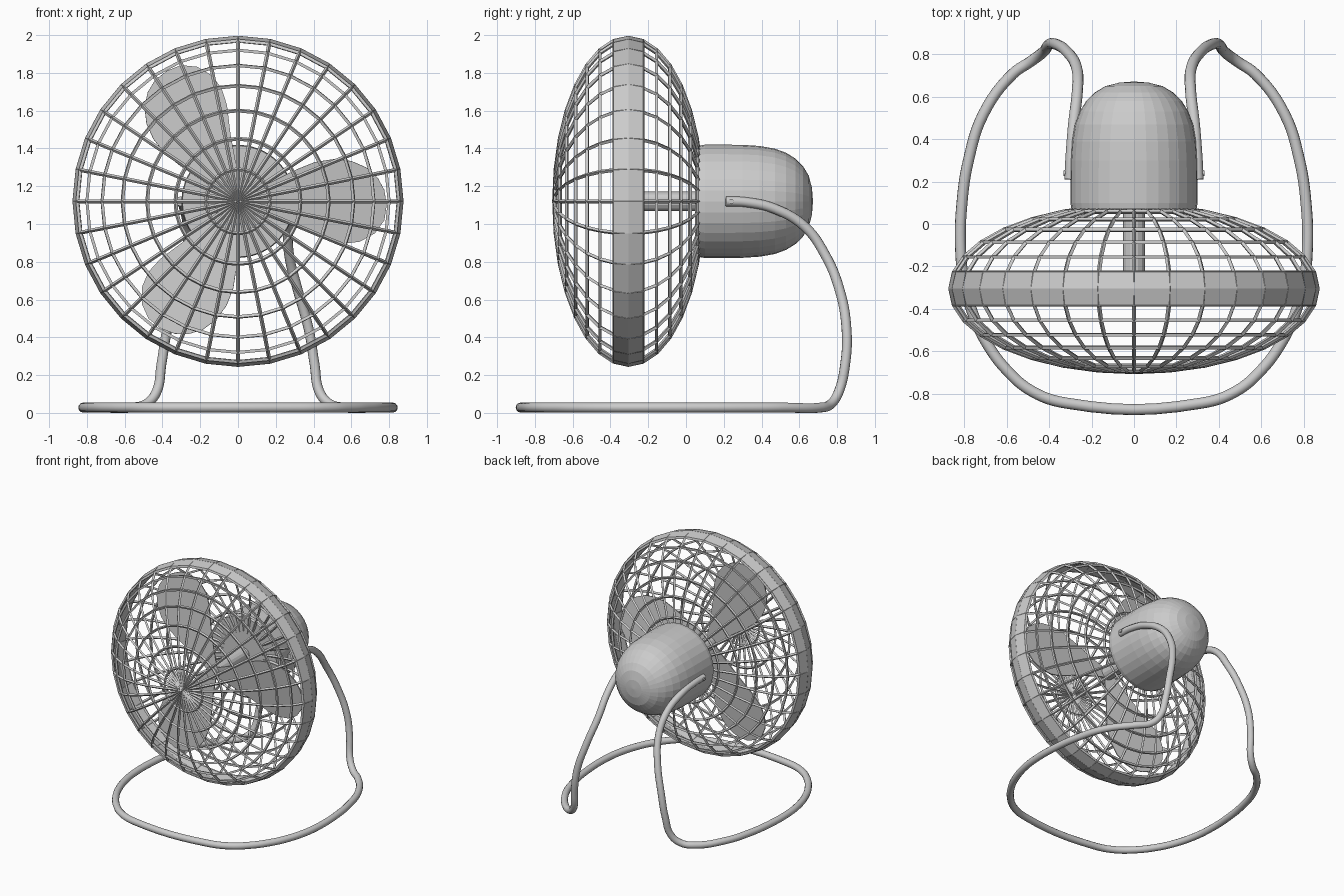
import bpy, bmesh, math
from mathutils import Matrix, Vector

if "Cube" in bpy.data.objects:
    bpy.data.objects.remove(bpy.data.objects["Cube"])

CZ, CY = 1.12, -0.305      # fan axis height, cage centre depth
SEG = 32


def make_object(name, bm):
    bmesh.ops.recalc_face_normals(bm, faces=bm.faces)
    me = bpy.data.meshes.new(name)
    bm.to_mesh(me)
    bm.free()
    ob = bpy.data.objects.new(name, me)
    bpy.context.collection.objects.link(ob)
    return ob


def revolve(name, profile, seg, closed=False):
    """Spin (radius, y) points about the fan axis."""
    bm = bmesh.new()
    rings = []
    for r, y in profile:
        rings.append([bm.verts.new((r * math.cos(2 * math.pi * i / seg), y,
                                    CZ + r * math.sin(2 * math.pi * i / seg)))
                      for i in range(seg)])
    pairs = list(zip(rings, rings[1:]))
    if closed:
        pairs.append((rings[-1], rings[0]))
    for a, b in pairs:
        for i in range(seg):
            j = (i + 1) % seg
            bm.faces.new((a[i], a[j], b[j], b[i]))
    if not closed:
        bm.faces.new(rings[0])
        bm.faces.new(rings[-1])
    return make_object(name, bm)


# Wire cage: squashed sphere turned into wires
bm = bmesh.new()
bmesh.ops.create_uvsphere(bm, u_segments=SEG, v_segments=16, radius=1)
bmesh.ops.transform(bm, verts=bm.verts, matrix=Matrix.Translation((0, CY, CZ))
                    @ Matrix.Diagonal((0.866, 0.393, 0.866, 1))
                    @ Matrix.Rotation(math.pi / 2, 4, 'X'))
pole = max(bm.verts, key=lambda v: v.co.y)
bmesh.ops.delete(bm, geom=[pole], context='VERTS')
cage = make_object("wire_cage", bm)
wire = cage.modifiers.new("wires", 'WIREFRAME')
wire.thickness = 0.021
wire.use_even_offset = True

# Solid band round the rim of the cage
revolve("rim_band", [(0.857, CY - 0.08), (0.876, CY), (0.857, CY + 0.08),
                     (0.84, CY + 0.08), (0.856, CY), (0.84, CY - 0.08)], SEG, closed=True)

# Domed motor housing
revolve("motor_housing", [(0.295, 0.07), (0.3, 0.10), (0.3, 0.2), (0.299, 0.3), (0.293, 0.39),
                          (0.279, 0.47), (0.257, 0.53), (0.226, 0.58), (0.186, 0.62),
                          (0.136, 0.65), (0.07, 0.667), (0.005, 0.672)], SEG)

# Drive shaft
revolve("shaft", [(0.052, CY - 0.03), (0.052, 0.1)], 16)

# Three flat blades with a slight pitch
outline = [(0.02, 0.04), (0.15, 0.09), (0.31, 0.17), (0.41, 0.21), (0.51, 0.225), (0.60, 0.215),
           (0.68, 0.18), (0.74, 0.125), (0.775, 0.06), (0.787, -0.02), (0.775, -0.1),
           (0.725, -0.17), (0.645, -0.215), (0.56, -0.225), (0.47, -0.205), (0.33, -0.145),
           (0.15, -0.08), (0.02, -0.04)]
for n in range(3):
    bm = bmesh.new()
    face = bm.faces.new([bm.verts.new((x, -0.004, z)) for x, z in outline])
    ext = bmesh.ops.extrude_face_region(bm, geom=[face])
    top = [v for v in ext["geom"] if isinstance(v, bmesh.types.BMVert)]
    bmesh.ops.translate(bm, verts=top, vec=(0, 0.008, 0))
    bmesh.ops.transform(bm, verts=bm.verts, matrix=Matrix.Translation((0, CY, CZ))
                        @ Matrix.Rotation(-n * 2 * math.pi / 3, 4, 'Y')
                        @ Matrix.Rotation(math.radians(7), 4, 'X'))
    make_object(f"blade_{n + 1}", bm)

# Bent tube stand: one arm and half the base, mirrored into a single path
half = [(0.303, 0.21, 1.12), (0.297, 0.32, 1.115), (0.285, 0.47, 1.08), (0.267, 0.63, 0.985),
        (0.27, 0.735, 0.84), (0.315, 0.812, 0.655), (0.375, 0.85, 0.44), (0.405, 0.843, 0.26),
        (0.432, 0.808, 0.11), (0.49, 0.765, 0.045), (0.57, 0.71, 0.028), (0.71, 0.52, 0.028),
        (0.78, 0.305, 0.028), (0.812, 0.095, 0.028), (0.818, -0.12, 0.028), (0.8, -0.28, 0.028),
        (0.75, -0.45, 0.028), (0.69, -0.57, 0.028), (0.6, -0.69, 0.028), (0.48, -0.79, 0.028),
        (0.32, -0.845, 0.028)]
path = half + [(-x, y, z) for x, y, z in reversed(half)]
cu = bpy.data.curves.new("tube_stand", 'CURVE')
cu.dimensions = '3D'
cu.bevel_depth = 0.026
cu.bevel_resolution = 4
cu.resolution_u = 6
cu.use_fill_caps = True
sp = cu.splines.new('BEZIER')
sp.bezier_points.add(len(path) - 1)
for p, co in zip(sp.bezier_points, path):
    p.co = co
    p.handle_left_type = p.handle_right_type = 'AUTO'
stand = bpy.data.objects.new("tube_stand", cu)
bpy.context.collection.objects.link(stand)
bpy.context.view_layer.objects.active = stand
stand.select_set(True)
bpy.ops.object.convert(target='MESH')
bpy.ops.object.shade_smooth_by_angle(angle=math.radians(40))

# Pivot screws where the arms meet the housing
for side, sx in (("left", -1), ("right", 1)):
    bm = bmesh.new()
    bmesh.ops.create_cone(bm, cap_ends=True, segments=12, radius1=0.013, radius2=0.013, depth=0.05,
                          matrix=Matrix.Translation((sx * 0.308, 0.24, CZ))
                          @ Matrix.Rotation(math.pi / 2, 4, 'Y'))
    make_object(f"pivot_screw_{side}", bm)
